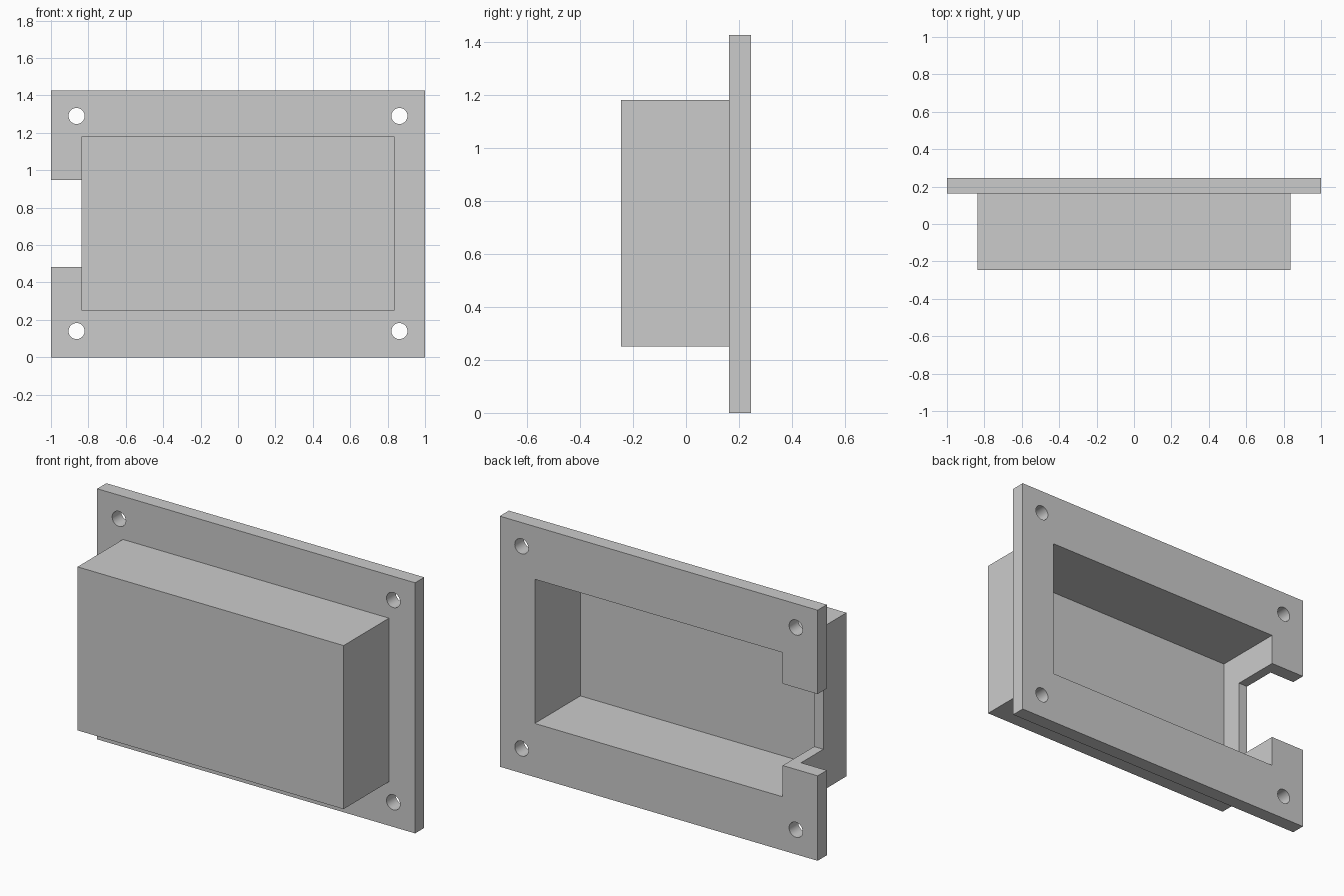
import bpy
import math

if "Cube" in bpy.data.objects:
    bpy.data.objects.remove(bpy.data.objects["Cube"])


def block(name, x, y, z):
    """Box spanning the given (min, max) ranges."""
    bpy.ops.mesh.primitive_cube_add(
        size=1, location=[(a + b) / 2 for a, b in (x, y, z)])
    ob = bpy.context.object
    ob.name = name
    ob.scale = [b - a for a, b in (x, y, z)]
    bpy.ops.object.transform_apply(location=True, rotation=True, scale=True)
    return ob


def combine(target, tool, operation):
    """Apply a boolean and discard the tool object."""
    tool.hide_render = True
    mod = target.modifiers.new(tool.name, 'BOOLEAN')
    mod.operation = operation
    mod.solver = 'EXACT'
    mod.object = tool
    bpy.context.view_layer.objects.active = target
    bpy.ops.object.modifier_apply(modifier=mod.name)
    bpy.data.objects.remove(tool, do_unlink=True)


# Mounting flange and the box in front of it
housing = block("flanged_housing", (-1, 1), (0.163, 0.245), (0, 1.425))
shell = block("box_shell", (-0.838, 0.836), (-0.245, 0.2), (0.25, 1.18))
combine(housing, shell, 'UNION')

# Cavity open at the back
cavity = block("cavity_cutter", (-0.78, 0.78), (-0.165, 0.4), (0.305, 1.125))
combine(housing, cavity, 'DIFFERENCE')

# Side notch through the flange and partway into the box wall
notch = block("notch_cutter", (-1.2, -0.7), (-0.037, 0.4), (0.483, 0.948))
combine(housing, notch, 'DIFFERENCE')

# Four corner screw holes
for x in (-0.863, 0.863):
    for z in (0.14, 1.29):
        bpy.ops.mesh.primitive_cylinder_add(
            vertices=32, radius=0.043, depth=0.4,
            location=(x, 0.2, z), rotation=(math.pi / 2, 0, 0))
        hole = bpy.context.object
        hole.name = "hole_cutter"
        combine(housing, hole, 'DIFFERENCE')

# Round hole walls, crisp edges elsewhere
bpy.ops.object.select_all(action='DESELECT')
housing.select_set(True)
bpy.context.view_layer.objects.active = housing
bpy.ops.object.shade_smooth_by_angle(angle=math.radians(30))
